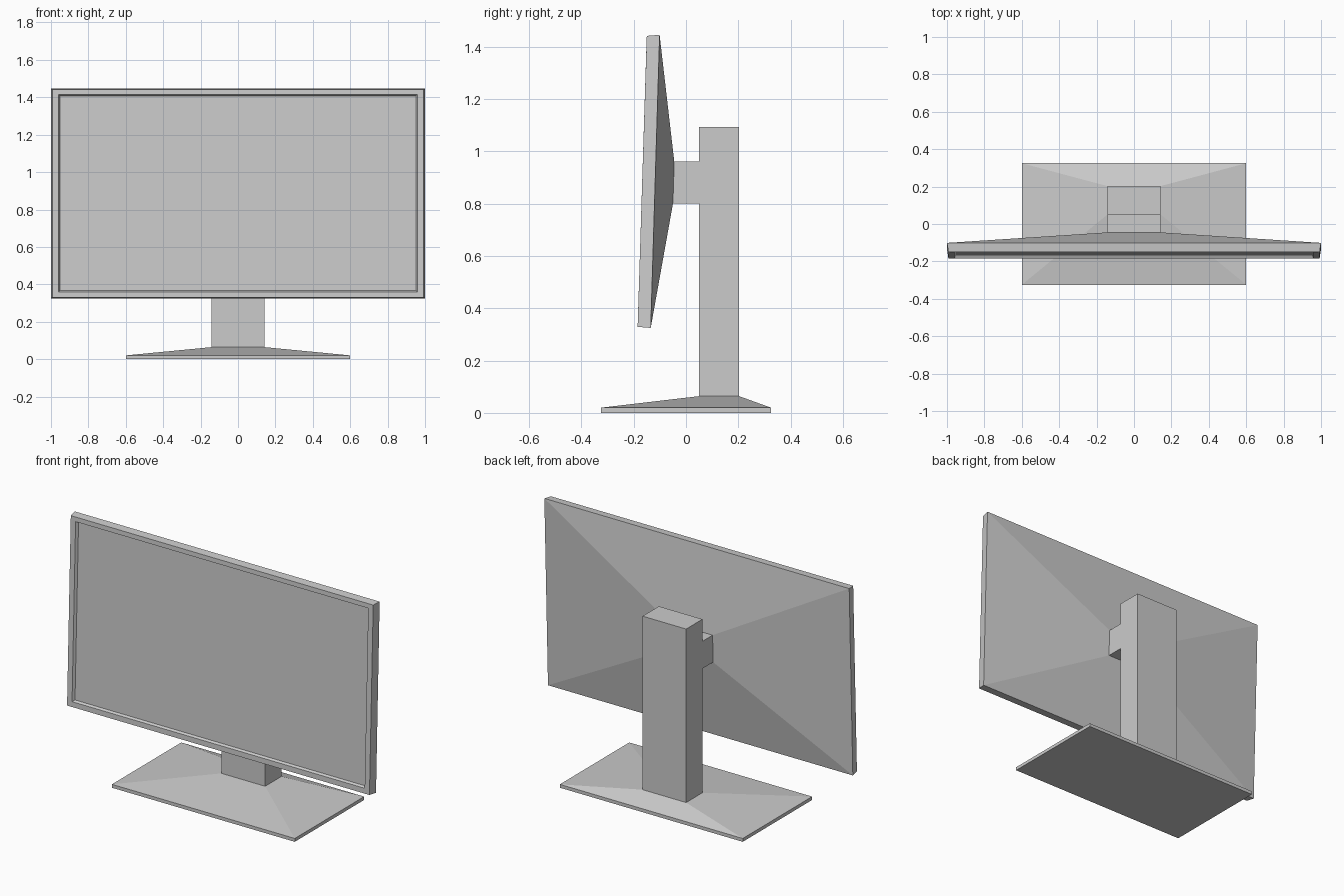
import bpy
import bmesh

if "Cube" in bpy.data.objects:
    bpy.data.objects.remove(bpy.data.objects["Cube"])


def loft(name, rings):
    """Closed solid through rings of (half width, (y, z) edge A, (y, z) edge B)."""
    bm = bmesh.new()
    loops = []
    for hx, a, b in rings:
        pts = [(-hx, *a), (hx, *a), (hx, *b), (-hx, *b)]
        loops.append([bm.verts.new(p) for p in pts])
    bm.faces.new(loops[0])
    bm.faces.new(loops[-1])
    for lo, hi in zip(loops, loops[1:]):
        for i in range(4):
            j = (i + 1) % 4
            bm.faces.new((lo[i], lo[j], hi[j], hi[i]))
    bmesh.ops.recalc_face_normals(bm, faces=bm.faces)
    mesh = bpy.data.meshes.new(name)
    bm.to_mesh(mesh)
    bm.free()
    obj = bpy.data.objects.new(name, mesh)
    bpy.context.collection.objects.link(obj)
    return obj


# Base: thin slab rising to the foot of the column
loft("base", [
    (0.60, (-0.325, 0.0), (0.325, 0.0)),
    (0.60, (-0.325, 0.02), (0.325, 0.02)),
    (0.143, (0.05, 0.064), (0.203, 0.064)),
])

# Upright column
loft("column", [
    (0.143, (0.05, 0.064), (0.203, 0.064)),
    (0.143, (0.05, 1.093), (0.203, 1.093)),
])

# Arm between column and screen
loft("mount_arm", [
    (0.143, (-0.05, 0.80), (-0.045, 0.962)),
    (0.143, (0.05, 0.80), (0.05, 0.962)),
])

# Tilted screen: recessed panel, bezel, rim, sloping back
loft("screen", [
    (0.951, (-0.169, 0.367), (-0.136, 1.407)),
    (0.960, (-0.184, 0.360), (-0.151, 1.415)),
    (0.992, (-0.185, 0.329), (-0.150, 1.442)),
    (1.000, (-0.135, 0.325), (-0.101, 1.446)),
    (0.143, (-0.05, 0.80), (-0.045, 0.962)),
])
